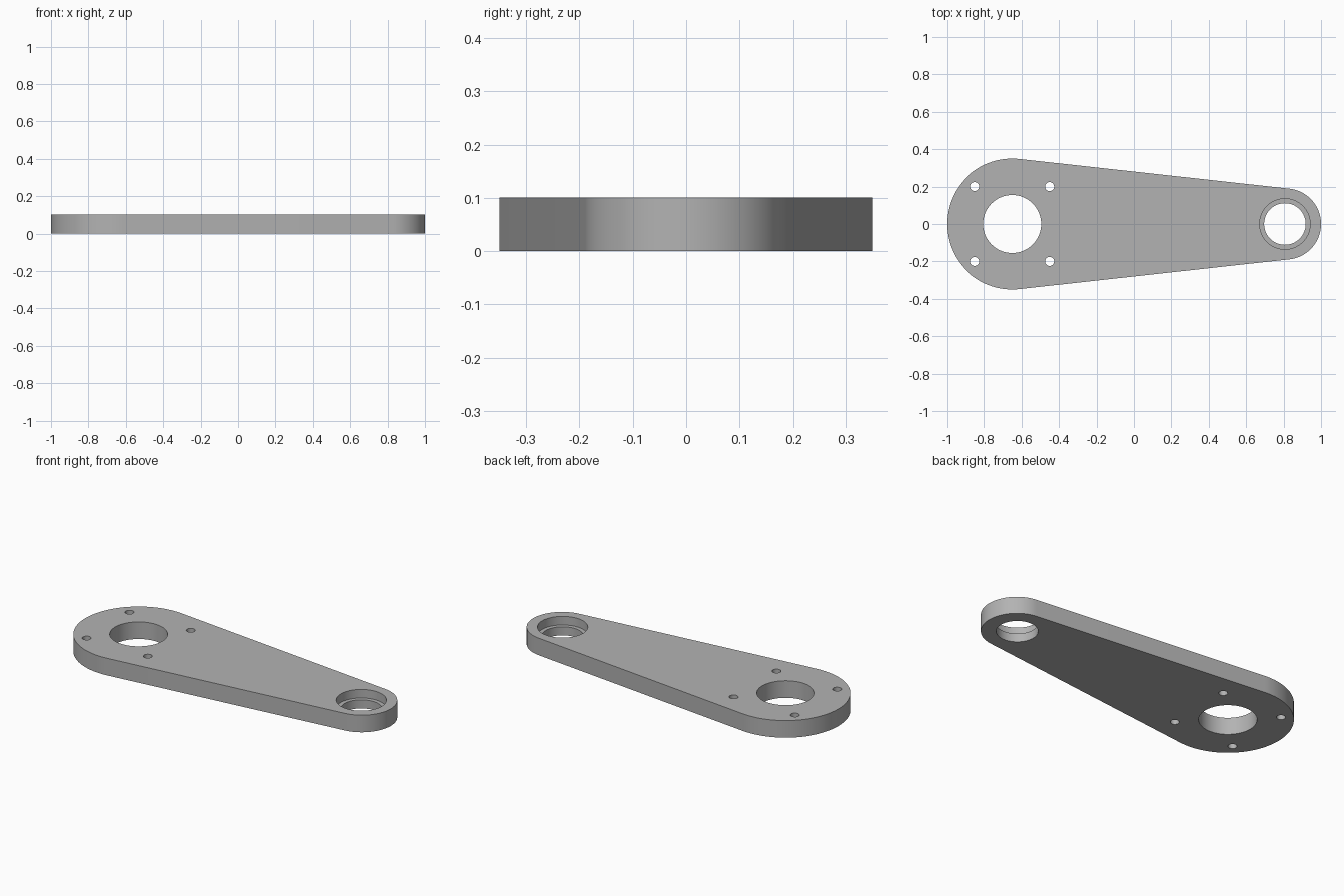
import bpy, bmesh
from math import asin, cos, sin, pi

cube = bpy.data.objects.get("Cube")
if cube:
    bpy.data.objects.remove(cube, do_unlink=True)

THICK = 0.101
BIG_X, BIG_R = -0.65, 0.35
SMALL_X, SMALL_R = 0.81, 0.19
SEGMENTS = 64

grey = bpy.data.materials.new("plain grey")
grey.use_nodes = True
colour = (0.45, 0.45, 0.45, 1)
grey.diffuse_color = colour
grey.node_tree.nodes["Principled BSDF"].inputs["Base Color"].default_value = colour


def arc(cx, radius, start, end):
    """Points on an arc about (cx, 0), both ends included."""
    steps = [start + (end - start) * i / SEGMENTS for i in range(SEGMENTS + 1)]
    return [(cx + radius * cos(a), radius * sin(a)) for a in steps]


def prism(name, outline, z0, z1):
    """Extrude a closed outline between two heights."""
    bm = bmesh.new()
    face = bm.faces.new([bm.verts.new((x, y, z0)) for x, y in outline])
    result = bmesh.ops.extrude_face_region(bm, geom=[face])
    verts = [v for v in result["geom"] if isinstance(v, bmesh.types.BMVert)]
    bmesh.ops.translate(bm, verts=verts, vec=(0, 0, z1 - z0))
    bmesh.ops.recalc_face_normals(bm, faces=bm.faces)
    mesh = bpy.data.meshes.new(name)
    bm.to_mesh(mesh)
    bm.free()
    mesh.materials.append(grey)
    obj = bpy.data.objects.new(name, mesh)
    bpy.context.collection.objects.link(obj)
    return obj


# Tapered arm: two round ends joined by tangent sides
tangent = pi / 2 - asin((BIG_R - SMALL_R) / (SMALL_X - BIG_X))
outline = arc(SMALL_X, SMALL_R, -tangent, tangent)
outline += arc(BIG_X, BIG_R, tangent, 2 * pi - tangent)
arm = prism("tapered_arm", outline, 0, THICK)


def bore(name, x, y, radius, floor=-0.05):
    """Cut a round hole from the top down to the floor height."""
    circle = [(px, py + y) for px, py in arc(x, radius, 0, 2 * pi)[:-1]]
    cutter = prism(name, circle, floor, THICK + 0.05)
    cutter.hide_render = True
    cutter.hide_set(True)
    cutter.display_type = 'WIRE'
    cut = arm.modifiers.new(name, 'BOOLEAN')
    cut.operation = 'DIFFERENCE'
    cut.solver = 'EXACT'
    cut.object = cutter
    return cutter


# Shaft hole, stepped bearing seat and four bolt holes
cutters = [
    bore("shaft_hole", BIG_X, 0, 0.155),
    bore("bearing_hole", SMALL_X - 0.003, 0, 0.111),
    bore("bearing_seat", SMALL_X - 0.003, 0, 0.135, THICK / 2),
]
for dx in (-0.2, 0.2):
    for y in (-0.2, 0.2):
        cutters.append(bore("bolt_hole", BIG_X + dx, y, 0.024))

# Bake the cuts, then drop the cutters
bpy.context.view_layer.objects.active = arm
arm.select_set(True)
for cut in list(arm.modifiers):
    bpy.ops.object.modifier_apply(modifier=cut.name)
for cutter in cutters:
    bpy.data.objects.remove(cutter, do_unlink=True)

bpy.ops.object.shade_smooth_by_angle(angle=pi / 6)
